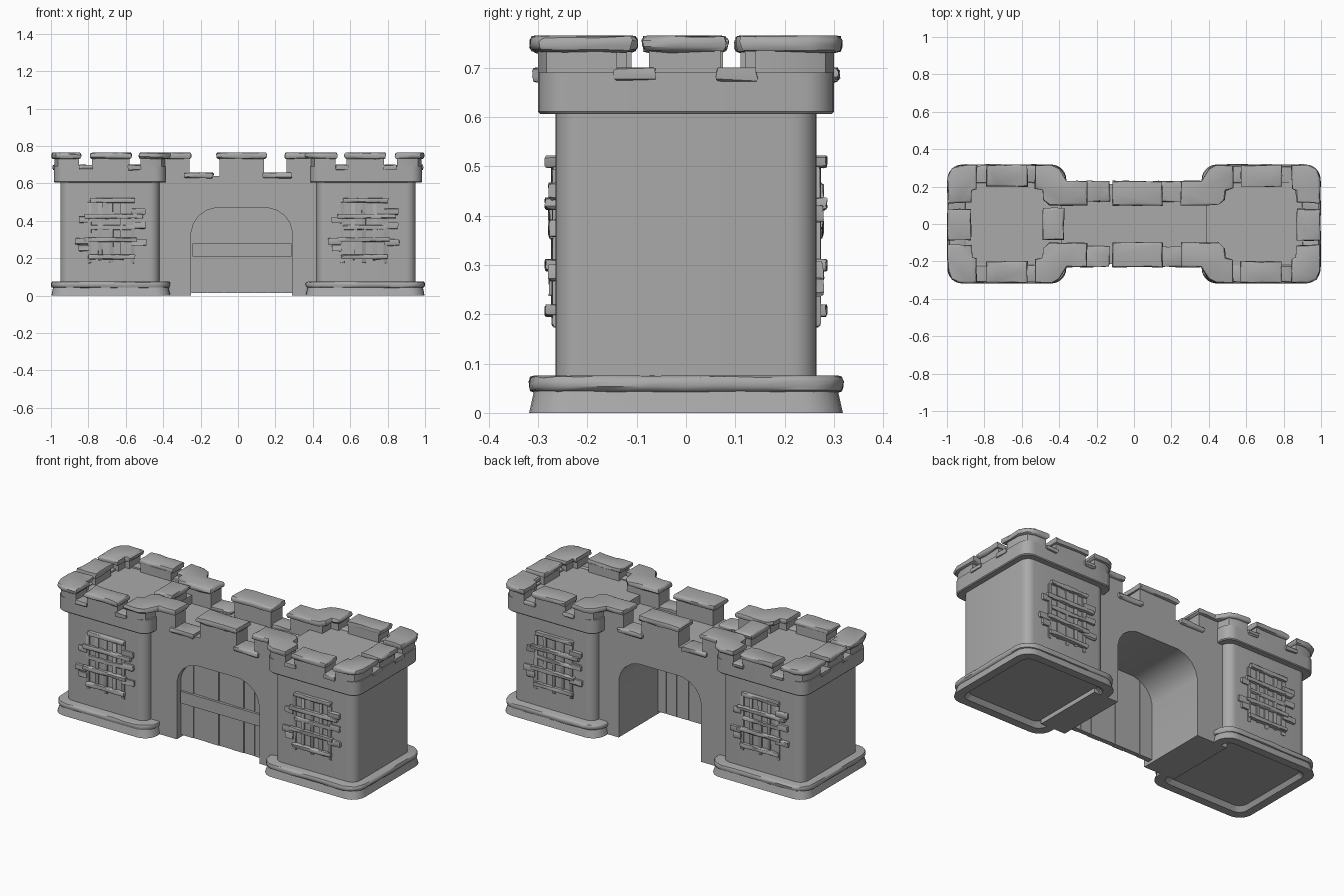
import bpy, bmesh, math, random
from mathutils import Vector

random.seed(4)
cube = bpy.data.objects.get("Cube")
if cube:
    bpy.data.objects.remove(cube, do_unlink=True)

stone_mat = bpy.data.materials.new("stone grey")
stone_mat.use_nodes = True
GREY = (0.4, 0.4, 0.4, 1)
stone_mat.diffuse_color = GREY
stone_mat.node_tree.nodes["Principled BSDF"].inputs["Base Color"].default_value = GREY


def finish(name, bm, angle=35):
    bmesh.ops.recalc_face_normals(bm, faces=bm.faces)
    mesh = bpy.data.meshes.new(name)
    bm.to_mesh(mesh)
    bm.free()
    mesh.materials.append(stone_mat)
    mesh.polygons.foreach_set("use_smooth", [True] * len(mesh.polygons))
    mesh.set_sharp_from_angle(angle=math.radians(angle))
    obj = bpy.data.objects.new(name, mesh)
    bpy.context.collection.objects.link(obj)
    return obj


def rect(x0, x1, y0, y1):
    return [(x0, y0), (x1, y0), (x1, y1), (x0, y1)]


def round_rect(cx, hx, hy, r, n=6):
    pts = []
    for k, (sx, sy) in enumerate([(1, 1), (-1, 1), (-1, -1), (1, -1)]):
        for i in range(n + 1):
            a = math.pi / 2 * (k + i / n)
            pts.append((cx + sx * (hx - r) + r * math.cos(a),
                        sy * (hy - r) + r * math.sin(a)))
    return pts


def densify(pts, step):
    out = []
    for a, b in zip(pts, pts[1:] + pts[:1]):
        a, b = Vector(a), Vector(b)
        n = max(1, round((b - a).length / step))
        out += [tuple(a.lerp(b, i / n)) for i in range(n)]
    return out


def loft(name, rings):
    """Stack of (outline, z) rings, closed at both ends."""
    bm = bmesh.new()
    loops = [[bm.verts.new((x, y, z)) for x, y in pts] for pts, z in rings]
    for a, b in zip(loops, loops[1:]):
        for i in range(len(a)):
            j = (i + 1) % len(a)
            bm.faces.new((a[i], a[j], b[j], b[i]))
    bm.faces.new(loops[0])
    bm.faces.new(loops[-1])
    return finish(name, bm)


def block(name, pts, z0, z1):
    return loft(name, [(pts, z0), (pts, z1)])


def stone(name, pts, z0, z1, bevel=0.011, jitter=0.003, step=0.06):
    """Worn slab with rounded rims and slightly uneven surface."""
    bm = bmesh.new()
    pts = densify(pts, step)
    low = [bm.verts.new((x, y, z0)) for x, y in pts]
    top = [bm.verts.new((x, y, z1)) for x, y in pts]
    for i in range(len(pts)):
        j = (i + 1) % len(pts)
        bm.faces.new((low[i], low[j], top[j], top[i]))
    rims = [bm.faces.new(low), bm.faces.new(top)]
    edges = list({e for f in rims for e in f.edges})
    bmesh.ops.recalc_face_normals(bm, faces=bm.faces)
    bmesh.ops.bevel(bm, geom=edges, offset=bevel, segments=2, affect='EDGES', profile=0.5)
    for v in bm.verts:
        v.co += Vector([random.uniform(-1, 1) * jitter for _ in range(3)])
        v.co.z = min(v.co.z, z1)
    return finish(name, bm, 40)


def merlon(name, body, cap, z0):
    block(name + "_body", body, z0, 0.742)
    stone(name + "_cap", cap, 0.732, 0.765)


def flip(pts, sx, sy):
    return [(x * sx, y * sy) for x, y in pts]


# Corner merlon outlines in the +x +y quarter
OUT_BODY = [(0.85, 0.3), (0.92, 0.3), (0.962, 0.283), (0.98, 0.24), (0.98, 0.14),
            (0.88, 0.14), (0.88, 0.2), (0.85, 0.2)]
OUT_CAP = [(0.84, 0.315), (0.93, 0.315), (0.975, 0.295), (0.995, 0.25), (0.995, 0.11),
           (0.87, 0.115), (0.865, 0.18), (0.845, 0.185)]
IN_BODY = [(0.52, 0.3), (0.45, 0.3), (0.408, 0.283), (0.39, 0.215), (0.26, 0.215),
           (0.26, 0.12), (0.47, 0.12), (0.47, 0.2), (0.52, 0.2)]
IN_CAP = [(0.53, 0.315), (0.44, 0.315), (0.4, 0.295), (0.36, 0.23), (0.25, 0.23),
          (0.25, 0.1), (0.45, 0.1), (0.485, 0.13), (0.49, 0.18), (0.53, 0.19)]


def window_bars(tag, cx, s):
    """Barred window: uprights behind uneven cross bars and side stones."""
    def bar(name, x0, x1, depth, z0, z1):
        pts = [(s * (cx + x), s * y) for x, y in rect(x0, x1, -depth, -0.255)]
        stone(f"{tag}_{name}", pts, z0, z1, 0.005, 0.0025, 0.05)
    for i in range(5):
        x = -0.115 + i * 0.058
        bar(f"upright_{i}", x - 0.011, x + 0.011, 0.271, 0.175 + 0.015 * (i % 2), 0.5)
    crosses = [(-0.11, 0.13, 0.51), (-0.14, 0.17, 0.425), (-0.11, 0.13, 0.365),
               (-0.14, 0.14, 0.3), (-0.12, 0.13, 0.208)]
    for i, (x0, x1, z) in enumerate(crosses):
        bar(f"cross_{i}", x0, x1, 0.285 if i != 2 else 0.276, z - 0.012, z + 0.012)
    sides = [(-0.19, -0.12, 0.29), (-0.17, -0.12, 0.405), (0.11, 0.185, 0.45),
             (0.12, 0.185, 0.375), (0.11, 0.19, 0.285), (-0.17, -0.12, 0.255)]
    for i, (x0, x1, z) in enumerate(sides):
        bar(f"side_stone_{i}", x0, x1, 0.278, z - 0.017, z + 0.017)


for side, sx in (("left", 1), ("right", -1)):
    cx = 0.685 * sx
    bx = 0.68 * sx
    # Tower base, hollowed from below
    loft(f"{side}_tower_base", [
        (round_rect(cx, 0.25, 0.25, 0.05), 0.025), (round_rect(bx, 0.27, 0.27, 0.05), 0.0),
        (round_rect(bx, 0.318, 0.318, 0.08), 0.0), (round_rect(bx, 0.307, 0.307, 0.08), 0.05)])
    stone(f"{side}_base_rim", round_rect(bx, 0.318, 0.318, 0.09, 4), 0.042, 0.076, 0.012, 0.002, 0.08)
    # Shaft and overhanging crown
    block(f"{side}_tower_shaft", round_rect(cx, 0.265, 0.265, 0.05), 0.03, 0.64)
    crown = round_rect(cx, 0.3, 0.3, 0.06)
    loft(f"{side}_tower_crown", [(round_rect(cx, 0.296, 0.296, 0.06), 0.606),
                                 (crown, 0.611), (crown, 0.69)])
    for end, sy in (("back", 1), ("front", -1)):
        tag = f"{side}_{end}"
        merlon(f"{tag}_outer_corner", flip(OUT_BODY, sx, sy), flip(OUT_CAP, sx, sy), 0.68)
        merlon(f"{tag}_inner_corner", flip(IN_BODY, sx, sy), flip(IN_CAP, sx, sy), 0.62)
        merlon(f"{tag}_middle", flip(rect(0.58, 0.78, 0.2, 0.3), sx, sy),
               flip(rect(0.57, 0.79, 0.2, 0.315), sx, sy), 0.68)
        # Sills in the gaps
        for i, (x0, x1) in enumerate([(0.52, 0.59), (0.775, 0.85)]):
            stone(f"{tag}_sill_{i}", flip(rect(x0, x1, 0.22, 0.31), sx, sy), 0.672, 0.7, 0.008)
        stone(f"{tag}_side_sill", flip(rect(0.9, 0.99, 0.06, 0.145), sx, sy), 0.672, 0.7, 0.008)
        stone(f"{tag}_gate_sill", flip(rect(0.13, 0.29, 0.12, 0.23), sx, sy), 0.628, 0.658, 0.009)
    merlon(f"{side}_outer_middle", flip(rect(0.88, 0.98, -0.075, 0.07), sx, 1),
           flip(rect(0.87, 0.995, -0.088, 0.08), sx, 1), 0.68)

# Single merlon on the inner edge of one tower
merlon("right_inner_middle", rect(-0.48, -0.39, -0.075, 0.075), rect(-0.49, -0.375, -0.085, 0.085), 0.68)

for side, cx in (("right", -0.68), ("left", 0.672)):
    window_bars(f"{side}_front_window", cx, 1)
    window_bars(f"{side}_back_window", cx, -1)

# Gate wall with arched passage
arch = [(-0.25, 0), (-0.25, 0.34), (-0.238, 0.385), (-0.212, 0.425), (-0.17, 0.455), (-0.12, 0.47),
        (0.16, 0.47), (0.21, 0.455), (0.252, 0.425), (0.278, 0.385), (0.29, 0.34), (0.29, 0)]


def upright_slab(name, outline, y0, y1):
    """Outline in x and z, extruded along y."""
    bm = bmesh.new()
    face = bm.faces.new([bm.verts.new((x, y0, z)) for x, z in outline])
    geo = bmesh.ops.extrude_face_region(bm, geom=[face])["geom"]
    for v in geo:
        if isinstance(v, bmesh.types.BMVert):
            v.co.y = y1
    return finish(name, bm)


upright_slab("gate_wall", [(-0.45, 0)] + arch + [(0.45, 0), (0.45, 0.64), (-0.45, 0.64)], -0.215, 0.215)
for end, sy in (("back", 1), ("front", -1)):
    merlon(f"gate_{end}_middle", flip(rect(-0.1, 0.14, 0.11, 0.215), 1, sy),
           flip(rect(-0.115, 0.152, 0.1, 0.23), 1, sy), 0.62)


# Door of upright planks, clipped to the arch, with a cross beam
def arch_height(x):
    for (xa, za), (xb, zb) in zip(arch[1:-1], arch[2:-1]):
        if xa <= x <= xb:
            return za + (zb - za) * (x - xa) / (xb - xa)
    return arch[1][1]


seams = [-0.25, -0.165, -0.075, 0.0, 0.088, 0.165, 0.235, 0.29]
for i, (x0, x1) in enumerate(zip(seams, seams[1:])):
    x0, x1 = x0 + 0.0015, x1 - 0.0015
    bends = [p for p in arch[1:-1] if x0 < p[0] < x1]
    head = [(x0, arch_height(x0))] + bends + [(x1, arch_height(x1))]
    upright_slab(f"door_plank_{i}", [(x0, 0.015)] + head + [(x1, 0.015)],
                 -0.18 + 0.003 * (i % 2), -0.15)
upright_slab("door_core", [(x, max(z, 0.018)) for x, z in arch], -0.172, -0.156)
upright_slab("door_beam", [(-0.243, 0.208), (-0.243, 0.278), (0.285, 0.278), (0.285, 0.208)], -0.193, -0.17)
